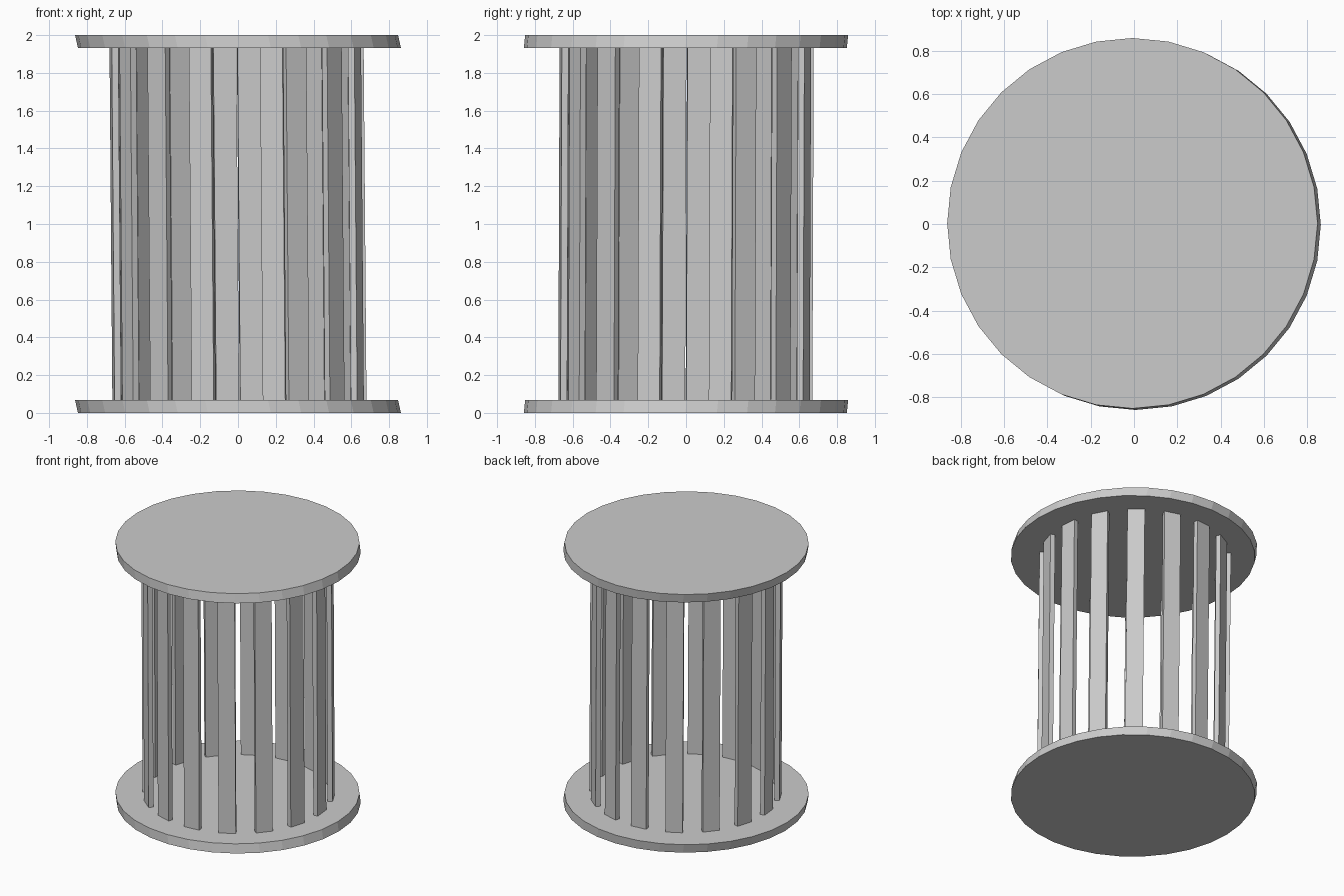
import bpy, bmesh
from math import pi, sin, cos

if "Cube" in bpy.data.objects:
    bpy.data.objects.remove(bpy.data.objects["Cube"])

SHEAR_X, SHEAR_Y = 0.015, -0.007   # the lower face of every part drifts slightly


def prism(name, ring, z0, z1):
    """Extrude a flat outline from z0 to z1 with the slight sideways drift."""
    bm = bmesh.new()
    low = [bm.verts.new((x + SHEAR_X / 2, y + SHEAR_Y / 2, z0)) for x, y in ring]
    high = [bm.verts.new((x - SHEAR_X / 2, y - SHEAR_Y / 2, z1)) for x, y in ring]
    bm.faces.new(low[::-1])
    bm.faces.new(high)
    n = len(ring)
    for i in range(n):
        j = (i + 1) % n
        bm.faces.new((low[i], low[j], high[j], high[i]))
    mesh = bpy.data.meshes.new(name)
    bm.to_mesh(mesh)
    bm.free()
    ob = bpy.data.objects.new(name, mesh)
    bpy.context.collection.objects.link(ob)


# end discs
disc = [(0.855 * cos(i * pi / 16), 0.855 * sin(i * pi / 16)) for i in range(32)]
prism("bottom_disc", disc, 0.0, 0.068)
prism("top_disc", disc, 1.932, 2.0)

# ring of upright slats
for k in range(16):
    a = (k + 0.25) * pi / 8
    corners = [(0.635, -0.061), (0.67, -0.061), (0.67, 0.061), (0.635, 0.061)]
    ring = [(r * cos(a) - t * sin(a), r * sin(a) + t * cos(a)) for r, t in corners]
    prism(f"slat_{k + 1}", ring, 0.068, 1.932)
